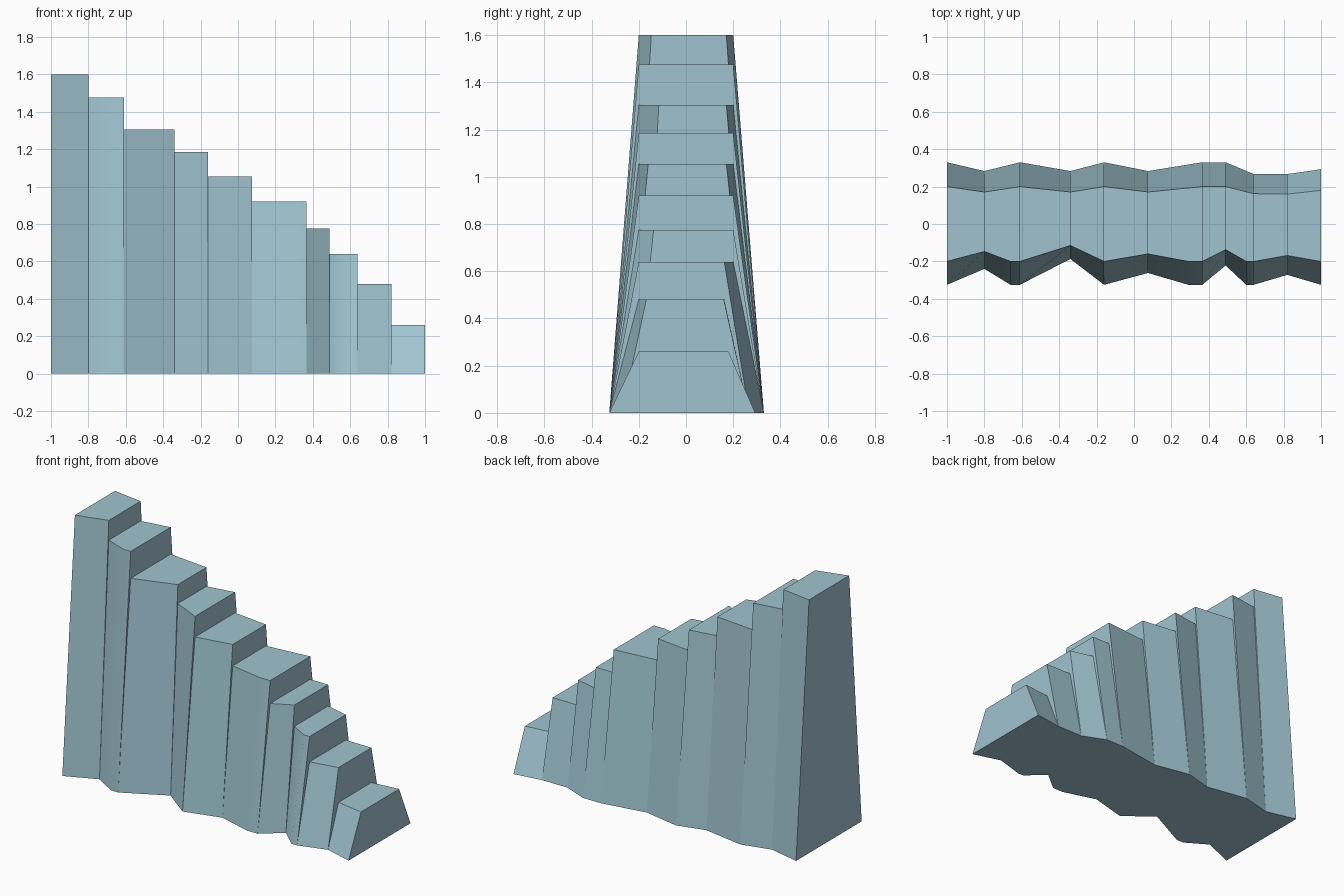
import bpy
import bmesh
from math import radians

if "Cube" in bpy.data.objects:
    bpy.data.objects.remove(bpy.data.objects["Cube"], do_unlink=True)

# Step edges along x, and tread heights from the tallest step down
EDGES = [-1, -.8, -.61, -.34, -.16, .075, .365, .49, .64, .82, 1]
HEIGHTS = [1.6, 1.475, 1.305, 1.185, 1.055, .92, .775, .64, .48, .26]

# Wavy side outlines: x, y at the ground, y at the tread
FRONT = [(-1, -.325, -.2), (-.8, -.24, -.147), (-.66, -.325, -.2),
         (-.61, -.325, -.2), (-.34, -.187, -.115), (-.16, -.325, -.2),
         (.075, -.262, -.16), (.29, -.325, -.2), (.365, -.325, -.2),
         (.49, -.222, -.137), (.6, -.325, -.2), (.64, -.325, -.2),
         (.82, -.272, -.168), (1, -.325, -.2)]
BACK_GROUND = [.33, .283, .33, .283, .33, .283, .33, .33, .267, .267, .293]
BACK_TREAD = [.2, .171, .2, .171, .2, .171, .2, .2, .162, .16, .18]
BACK = list(zip(EDGES, BACK_GROUND, BACK_TREAD))

stone = bpy.data.materials.new("pale blue stone")
colour = (0.352, 0.552, 0.631, 1)
stone.diffuse_color = colour
stone.use_nodes = True
stone.node_tree.nodes["Principled BSDF"].inputs["Base Color"].default_value = colour

bm = bmesh.new()


def face(points):
    return bm.faces.new([bm.verts.new(p) for p in points])


def span(side, x0, x1):
    return [p for p in side if x0 <= p[0] <= x1]


# Treads and battered side walls
for x0, x1, z in zip(EDGES, EDGES[1:], HEIGHTS):
    front, back = span(FRONT, x0, x1), span(BACK, x0, x1)
    face([(x, t, z) for x, g, t in front] + [(x, t, z) for x, g, t in reversed(back)])
    for side in (front, back):
        for (xa, ga, ta), (xb, gb, tb) in zip(side, side[1:]):
            face([(xa, ga, 0), (xb, gb, 0), (xb, tb, z), (xa, ta, z)])

# Risers, with the thin slivers that join neighbouring walls
for x, high, low in zip(EDGES[1:-1], HEIGHTS, HEIGHTS[1:]):
    f, b = span(FRONT, x, x)[0], span(BACK, x, x)[0]
    face([(x, f[2], high), (x, f[2], low), (x, b[2], low), (x, b[2], high)])
    for _, g, t in (f, b):
        face([(x, g, 0), (x, t, low), (x, t, high)])

# Tall end, short end and underside
for i, z in ((0, HEIGHTS[0]), (-1, HEIGHTS[-1])):
    (x, gf, tf), (_, gb, tb) = FRONT[i], BACK[i]
    face([(x, gf, 0), (x, gb, 0), (x, tb, z), (x, tf, z)])
face([(x, g, 0) for x, g, t in FRONT] + [(x, g, 0) for x, g, t in reversed(BACK)])

bmesh.ops.remove_doubles(bm, verts=bm.verts[:], dist=0.0005)
bmesh.ops.recalc_face_normals(bm, faces=bm.faces[:])
mesh = bpy.data.meshes.new("stone_stairs")
bm.to_mesh(mesh)
bm.free()
mesh.materials.append(stone)
stairs = bpy.data.objects.new("stone_stairs", mesh)
bpy.context.collection.objects.link(stairs)

# Soft waves on the walls, crisp steps
bpy.ops.object.select_all(action="DESELECT")
stairs.select_set(True)
bpy.context.view_layer.objects.active = stairs
bpy.ops.object.shade_smooth_by_angle(angle=radians(42))
